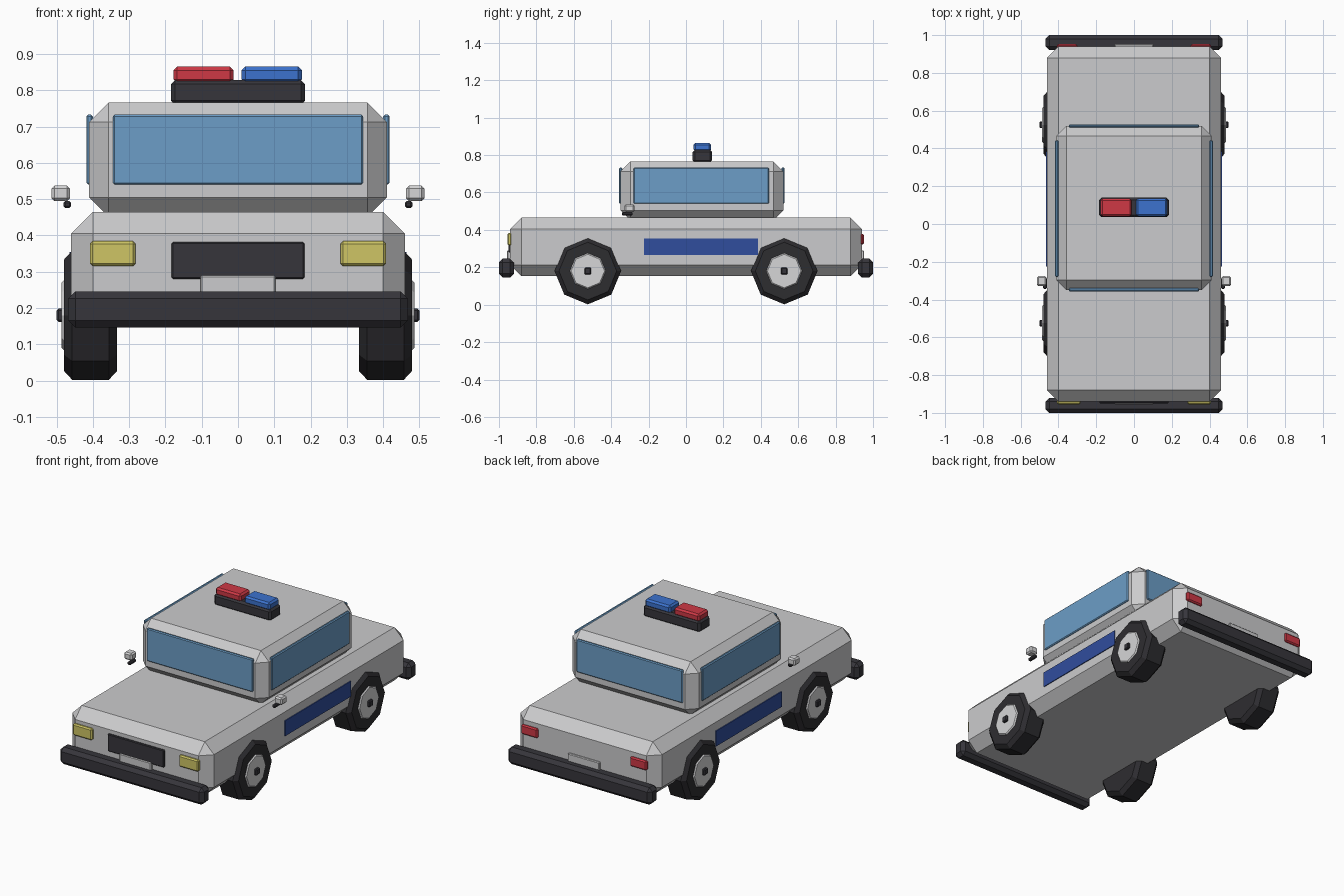
import bpy, bmesh
from math import radians
from mathutils import Matrix, Vector

cube = bpy.data.objects.get("Cube")
if cube:
    bpy.data.objects.remove(cube, do_unlink=True)


def material(name, r, g, b):
    m = bpy.data.materials.new(name)
    m.use_nodes = True
    m.diffuse_color = (r, g, b, 1)
    m.node_tree.nodes["Principled BSDF"].inputs["Base Color"].default_value = (r, g, b, 1)
    return m


PAINT = material("body grey", 0.6, 0.6, 0.61)
TRIM = material("light trim", 0.67, 0.67, 0.68)
DARK = material("dark plastic", 0.037, 0.036, 0.044)
RUBBER = material("tyre rubber", 0.027, 0.026, 0.03)
GLASS = material("window glass", 0.15, 0.34, 0.57)
RED = material("signal red", 0.62, 0.04, 0.06)
BLUE = material("signal blue", 0.045, 0.17, 0.62)
NAVY = material("stripe blue", 0.03, 0.075, 0.34)
YELLOW = material("headlight yellow", 0.62, 0.56, 0.13)


def finish(name, bm, mat, bevel, limit=30):
    """Turn a bmesh into a flat shaded object with chamfered edges."""
    mesh = bpy.data.meshes.new(name)
    bm.to_mesh(mesh)
    bm.free()
    mesh.materials.append(mat)
    ob = bpy.data.objects.new(name, mesh)
    bpy.context.collection.objects.link(ob)
    if bevel:
        mod = ob.modifiers.new("chamfer", "BEVEL")
        mod.width = bevel
        mod.segments = 1
        mod.limit_method = "ANGLE"
        mod.angle_limit = radians(limit)
    return ob


def box(name, x, y, z, mat, bevel=0.0):
    """Box between (low, high) pairs on each axis."""
    low, high = (Vector(p) for p in zip(x, y, z))
    bm = bmesh.new()
    bmesh.ops.create_cube(bm, size=1)
    for v in bm.verts:
        v.co = (low + high) / 2 + v.co * (high - low)
    return finish(name, bm, mat, bevel)


def side_box(name, side, x, *args):
    """Box whose x range is mirrored to the given side."""
    label = "left" if side > 0 else "right"
    return box(f"{label}_{name}", sorted(side * v for v in x), *args)


def disc(name, x, y, z, radius, mat, bevel):
    """Eight sided disc along x, with a corner pointing up."""
    bm = bmesh.new()
    bmesh.ops.create_cone(bm, cap_ends=True, segments=8, radius1=radius,
                          radius2=radius, depth=abs(x[1] - x[0]))
    bmesh.ops.transform(bm, verts=bm.verts, matrix=Matrix.Translation(
        ((x[0] + x[1]) / 2, y, z)) @ Matrix.Rotation(radians(90), 4, "Y"))
    return finish(name, bm, mat, bevel, limit=60)


# Body and cabin
box("body", (-0.46, 0.46), (-0.94, 0.94), (0.153, 0.465), PAINT, 0.06)
box("cabin", (-0.41, 0.41), (-0.35, 0.52), (0.452, 0.766), PAINT, 0.053)

# Front and rear windows
PANE_Z = (0.54, 0.733)
box("windscreen", (-0.345, 0.345), (-0.357, -0.34), PANE_Z, GLASS, 0.005)
box("rear_window", (-0.345, 0.345), (0.51, 0.527), PANE_Z, GLASS, 0.005)

# Roof light bar
box("light_bar_base", (-0.185, 0.185), (0.036, 0.139), (0.76, 0.829), DARK, 0.012)
box("red_beacon", (-0.178, -0.012), (0.041, 0.134), (0.82, 0.865), RED, 0.01)
box("blue_beacon", (0.01, 0.176), (0.041, 0.134), (0.82, 0.865), BLUE, 0.01)

# Bumpers, grille and plates
for end, y in (("front", (-1, -0.92)), ("rear", (0.92, 1))):
    box(f"{end}_bumper", (-0.468, 0.468), y, (0.146, 0.246), DARK, 0.02)
box("grille", (-0.183, 0.183), (-0.95, -0.93), (0.28, 0.382), DARK, 0.004)
box("front_plate", (-0.103, 0.103), (-0.956, -0.93), (0.2, 0.29), PAINT, 0.004)
box("rear_plate", (-0.103, 0.103), (0.93, 0.952), (0.2, 0.29), PAINT, 0.004)

for s in (-1, 1):
    label = "left" if s > 0 else "right"
    # Side glass and door stripe
    side_box("side_window", s, (0.4, 0.418), (-0.28, 0.443), PANE_Z, GLASS, 0.005)
    side_box("door_stripe", s, (0.455, 0.465), (-0.225, 0.385), (0.265, 0.355), NAVY)
    # Lamps
    side_box("headlight", s, (0.282, 0.408), (-0.955, -0.93), (0.316, 0.384), YELLOW, 0.007)
    side_box("tail_light", s, (0.3, 0.408), (0.93, 0.952), (0.322, 0.378), RED, 0.007)
    # Door mirror
    side_box("mirror", s, (0.463, 0.514), (-0.328, -0.276), (0.495, 0.537), TRIM, 0.008)
    side_box("mirror_stem", s, (0.46, 0.481), (-0.343, -0.285), (0.476, 0.495), DARK, 0.005)
    # Wheels
    for end, y in (("front", -0.525), ("rear", 0.525)):
        name = f"{label}_{end}"
        disc(f"{name}_tyre", (s * 0.334, s * 0.479), y, 0.18, 0.178, RUBBER, 0.022)
        disc(f"{name}_hub", (s * 0.46, s * 0.486), y, 0.18, 0.096, TRIM, 0.006)
        side_box(f"{end}_wheel_nut", s, (0.475, 0.5), (y - 0.018, y + 0.018),
                 (0.162, 0.198), DARK, 0.005)
